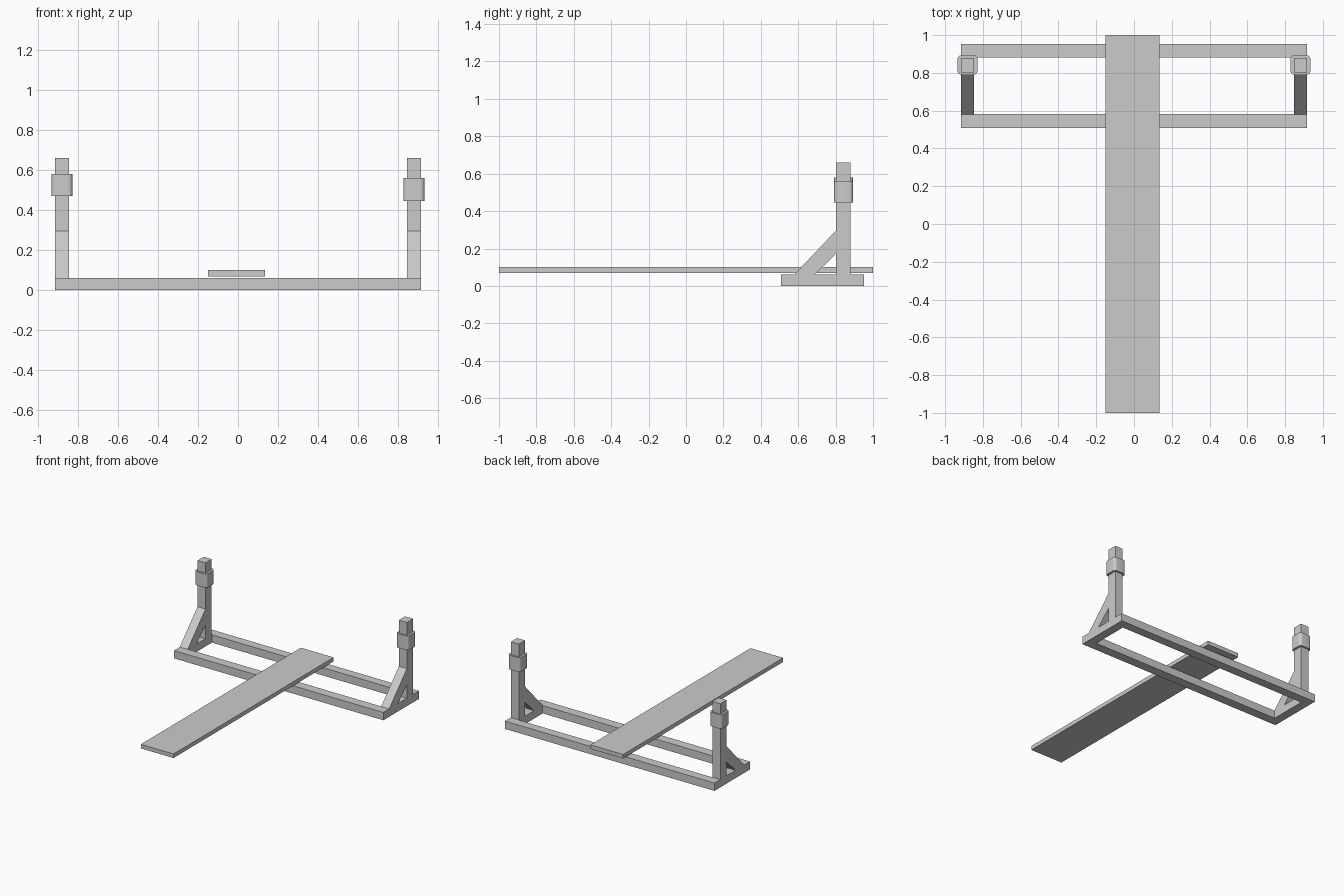
import bpy, bmesh

if "Cube" in bpy.data.objects:
    bpy.data.objects.remove(bpy.data.objects["Cube"])

def box(name, x, y, z):
    """Axis-aligned box from (min, max) ranges."""
    bm = bmesh.new()
    bmesh.ops.create_cube(bm, size=1)
    for v in bm.verts:
        for i, (lo, hi) in enumerate((x, y, z)):
            v.co[i] = lo if v.co[i] < 0 else hi
    me = bpy.data.meshes.new(name)
    bm.to_mesh(me)
    bm.free()
    ob = bpy.data.objects.new(name, me)
    bpy.context.collection.objects.link(ob)
    return ob

def extrude_x(name, profile, x0, x1):
    """Prism from a y-z profile, extruded along x."""
    bm = bmesh.new()
    face = bm.faces.new([bm.verts.new((x0, y, z)) for y, z in profile])
    ext = bmesh.ops.extrude_face_region(bm, geom=[face])
    verts = [g for g in ext["geom"] if isinstance(g, bmesh.types.BMVert)]
    bmesh.ops.translate(bm, verts=verts, vec=(x1 - x0, 0, 0))
    bmesh.ops.recalc_face_normals(bm, faces=bm.faces)
    me = bpy.data.meshes.new(name)
    bm.to_mesh(me)
    bm.free()
    ob = bpy.data.objects.new(name, me)
    bpy.context.collection.objects.link(ob)
    return ob

def collar(name, x, y, z, radius=0.022):
    """Sleeve with rounded vertical edges."""
    ob = box(name, x, y, z)
    bm = bmesh.new()
    bm.from_mesh(ob.data)
    edges = [e for e in bm.edges
             if abs(e.verts[0].co.z - e.verts[1].co.z) > 0.01]
    bmesh.ops.bevel(bm, geom=edges, offset=radius, segments=5,
                    profile=0.5, affect='EDGES')
    bm.to_mesh(ob.data)
    bm.free()
    bpy.ops.object.select_all(action='DESELECT')
    bpy.context.view_layer.objects.active = ob
    ob.select_set(True)
    bpy.ops.object.shade_smooth_by_angle()

OUT, IN = 0.916, 0.846      # outer and inner x of the frame
TOP = 0.062                 # top of the frame

# Long rails of the floor frame
box("front_rail", (-OUT, OUT), (0.508, 0.583), (0, TOP))
box("rear_rail", (-OUT, OUT), (0.882, 0.953), (0, TOP))

# Side rails, posts, diagonal braces and collars at each end
brace = [(0.58, TOP), (0.802, 0.296), (0.802, 0.171), (0.689, TOP)]
for side, s, low, high in (("left", -1, 0.47, 0.58), ("right", 1, 0.447, 0.56)):
    xr = tuple(sorted((s * IN, s * OUT)))
    box(side + "_side_rail", xr, (0.583, 0.882), (0, TOP))
    box(side + "_post", xr, (0.802, 0.88), (TOP, 0.661))
    extrude_x(side + "_brace", brace, *xr)
    collar(side + "_collar", (xr[0] - 0.018, xr[1] + 0.018),
           (0.79, 0.894), (low, high))

# Long flat board lying across the frame
box("board", (-0.15, 0.136), (-1, 1), (0.069, 0.101))
